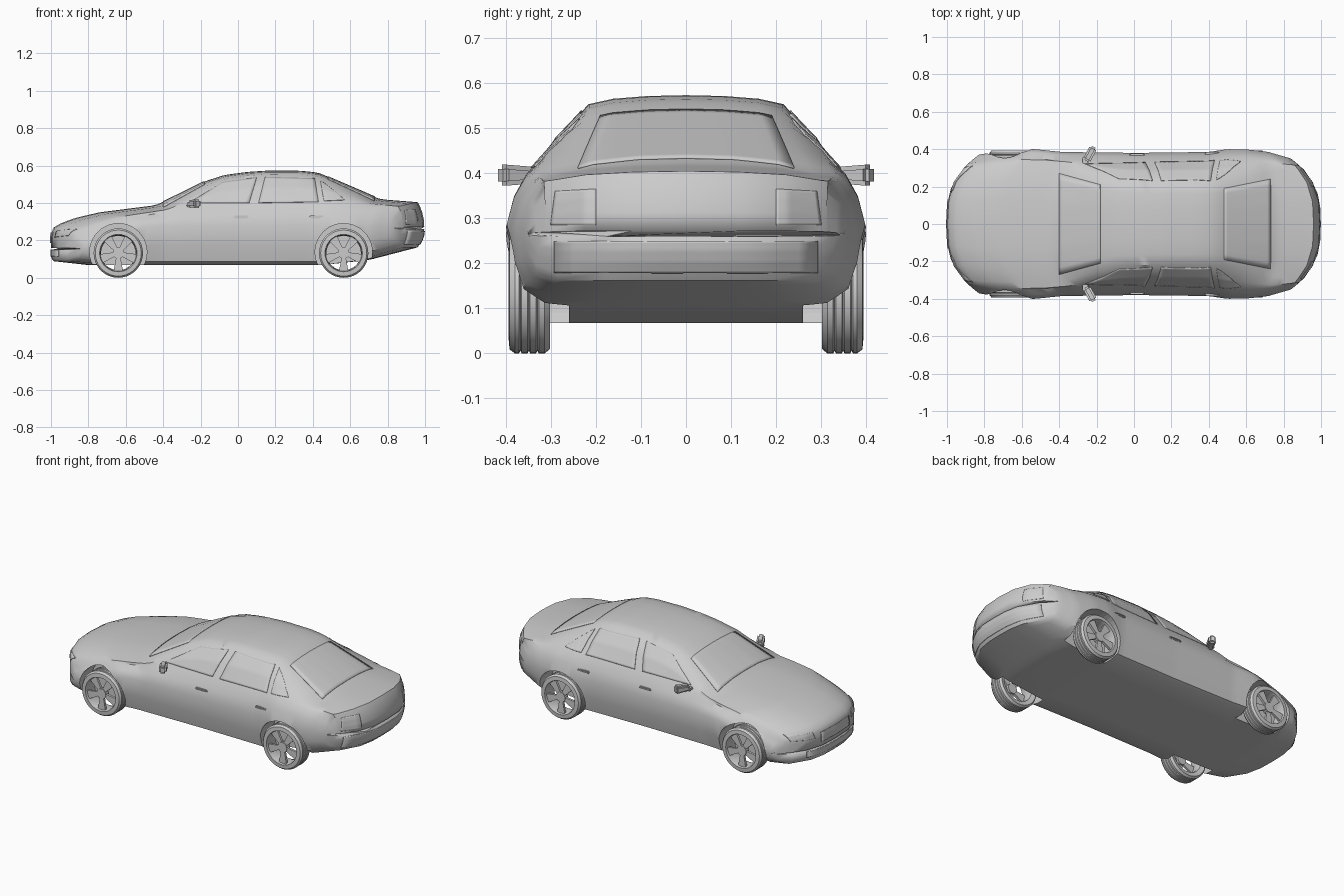
import bpy, bmesh, math
from mathutils import Vector, Matrix
from mathutils.bvhtree import BVHTree

old = bpy.data.objects.get("Cube")
if old:
    bpy.data.objects.remove(old, do_unlink=True)

grey = bpy.data.materials.new("plain grey")
grey.use_nodes = True
grey.diffuse_color = (0.6, 0.6, 0.6, 1)
grey.node_tree.nodes["Principled BSDF"].inputs["Base Color"].default_value = grey.diffuse_color


def finish(bm, name, angle=35):
    """Turn a bmesh into a shaded object."""
    bmesh.ops.recalc_face_normals(bm, faces=bm.faces)
    mesh = bpy.data.meshes.new(name)
    bm.to_mesh(mesh)
    bm.free()
    obj = bpy.data.objects.new(name, mesh)
    bpy.context.collection.objects.link(obj)
    mesh.materials.append(grey)
    bpy.ops.object.select_all(action='DESELECT')
    obj.select_set(True)
    bpy.context.view_layer.objects.active = obj
    bpy.ops.object.shade_smooth_by_angle(angle=math.radians(angle))
    return obj


def bridge(bm, rings, closed=False):
    n = len(rings[0])
    pairs = list(zip(rings, rings[1:])) + ([(rings[-1], rings[0])] if closed else [])
    for a, b in pairs:
        for i in range(n):
            j = (i + 1) % n
            bm.faces.new((a[i], a[j], b[j], b[i]))


def lerp_table(table, x):
    for (x0, a), (x1, b) in zip(table, table[1:]):
        if x <= x1:
            t = max(0, (x - x0) / (x1 - x0))
            return a + (b - a) * t
    return table[-1][1]


# Length-wise profiles of the body: crown, floor, beltline, width, roof rail
TOP = [(-1, .26), (-.95, .29), (-.87, .32), (-.74, .35), (-.44, .388), (-.31, .45), (-.18, .515),
       (-.07, .55), (.05, .566), (.17, .574), (.34, .572), (.43, .562), (.57, .502), (.76, .42), (.95, .405)]
FLOOR = [(-1, .09), (-.8, .068), (.45, .068), (.7, .095), (.97, .165)]
BELT = [(-1, .22), (-.9, .26), (-.7, .32), (-.4, .365), (0, .385), (.5, .4), (.75, .39), (.96, .37)]
WIDTH = [(-1, .37), (-.9, .397), (-.7, .4), (-.5, .385), (0, .38), (.4, .385), (.52, .4), (.65, .4), (.85, .385), (1, .35)]
RAIL = [(-1, .3), (-.55, .32), (-.42, .305), (-.25, .26), (-.08, .225), (.1, .217), (.45, .215), (.6, .24), (.76, .28), (1, .3)]


def bowed(x, y):
    """Curve both ends of the car in plan."""
    front = .2 * min(1, max(0, .1 - x))
    rear = .22 * (max(0, x - .3) / .7) ** 2
    return x + (front - rear) * (abs(y) / .39) ** 3


def section(x, squash=1):
    top, low, w, rail = (lerp_table(t, x) for t in (TOP, FLOOR, WIDTH, RAIL))
    belt = min(lerp_table(BELT, x), top - .035)
    waist = min(.28, belt - .05)
    edge = top - .02
    half = [(0, low), (w * .25, low), (w * .5, low), (w * .8, low), (w * .93, low + .02),
            (w * .98, (low + waist) / 2), (w, waist), (w - .018, (waist + belt) / 2 + .01), (w - .045, belt),
            ((w - .045 + rail) / 2 + .01, (belt + edge) / 2 + .005), (rail, edge),
            (rail * .75, top - .008), (rail * .4, top - .002), (0, top)]
    mid = (low + top) / 2 - .02
    half = [(y, mid + (z - mid) * squash) for y, z in half]
    ring = half + [(-y, z) for y, z in half[-2:0:-1]]
    return [Vector((bowed(x, y), y, z)) for y, z in ring]


# Body shell, with rounded nose and tail
stations = [(-1, .05), (-1, .6), (-.995, .85)]
stations += [(-.985 + i * 1.945 / 56, 1) for i in range(57)]
stations += [(.972, .85), (.985, .6), (.993, .35), (.996, .05)]
bm = bmesh.new()
rings = [[bm.verts.new(p) for p in section(x, s)] for x, s in stations]
bridge(bm, rings)
bm.faces.new(rings[0])
bm.faces.new(rings[-1])
body = finish(bm, "body")

# Wheel wells cut from the body
AXLES = (-.64, .565)
for x in AXLES:
    for side in (-1, 1):
        bpy.ops.mesh.primitive_cylinder_add(vertices=40, radius=.153, depth=.3,
                                            location=(x, side * .41, .137), rotation=(math.pi / 2, 0, 0))
        cutter = bpy.context.object
        cutter.hide_render = True
        cut = body.modifiers.new("well", 'BOOLEAN')
        cut.object = cutter
        cut.operation = 'DIFFERENCE'
        cut.solver = 'EXACT'
        bpy.context.view_layer.objects.active = body
        bpy.ops.object.modifier_apply(modifier=cut.name)
        bpy.data.objects.remove(cutter, do_unlink=True)
bm = bmesh.new()
bm.from_mesh(body.data)
tree = BVHTree.FromBMesh(bm)
bm.free()


def panel(name, corners, axis, side, lift=.003, steps=14):
    """Thin plate laid on the body; corners are on the plane across the axis."""
    bm = bmesh.new()
    a, b, c, d = (Vector(p) for p in corners)
    away = Vector((0, 0, 0))
    away[axis] = side
    grid = []
    for i in range(steps + 1):
        row = []
        for j in range(steps + 1):
            u, v = i / steps, j / steps
            q = a.lerp(b, u).lerp(d.lerp(c, u), v)
            p = list(q)
            p.insert(axis, side * 2)
            hit, normal, _, _ = tree.ray_cast(Vector(p), -away)
            row.append(bm.verts.new(hit + normal * lift) if hit else None)
        grid.append(row)
    for r, s in zip(grid, grid[1:]):
        for j in range(steps):
            quad = (r[j], r[j + 1], s[j + 1], s[j])
            if all(quad):
                bm.faces.new(quad)
    obj = finish(bm, name)
    obj.modifiers.new("thickness", 'SOLIDIFY').thickness = .004
    return obj


def band(z0, z1, y):
    return [(-y, z0), (y, z0), (y, z1), (-y, z1)]


# Glass
panel("windscreen", [(-.4, -.27), (-.4, .27), (-.18, .21), (-.18, -.21)], 2, 1)
panel("rear_window", [(.48, -.19), (.48, .19), (.73, .24), (.73, -.24)], 2, 1)
for side, label in ((1, "left"), (-1, "right")):
    panel(label + "_front_window", [(-.26, .4), (.06, .4), (.1, .535), (-.08, .51)], 1, side)
    panel(label + "_rear_window", [(.11, .4), (.43, .405), (.41, .53), (.145, .538)], 1, side)
    panel(label + "_quarter_window", [(.46, .41), (.57, .415), (.52, .46), (.44, .52)], 1, side)
    # Lamps, and side marker on the nose
    lamp = [(side * y, z) for y, z in ((.17, .215), (.3, .225), (.31, .26), (.18, .25))]
    panel(label + "_headlamp", lamp, 0, -1)
    lamp = [(side * y, z) for y, z in ((.2, .285), (.3, .285), (.29, .36), (.2, .365))]
    panel(label + "_tail_lamp", lamp, 0, 1, .002)

# Nose and tail trim
panel("grille", band(.185, .24, .13), 0, -1, .005)
panel("lower_intake", band(.115, .15, .22), 0, -1)
panel("rear_bumper", band(.18, .25, .29), 0, 1, .004)

# Door handles and mirrors
def block(name, loc, size, turn=0, bevel=.005, taper=1):
    bm = bmesh.new()
    bmesh.ops.create_cube(bm, size=1)
    for v in bm.verts:
        if v.co.y * loc[1] < 0:
            v.co.z *= taper
        v.co = v.co * Vector(size)
    bmesh.ops.bevel(bm, geom=bm.edges[:], offset=bevel, segments=2, affect='EDGES')
    bm.transform(Matrix.Translation(loc) @ Matrix.Rotation(turn, 4, 'Z'))
    return finish(bm, name)


for side, label in ((1, "left"), (-1, "right")):
    for x, place in ((.015, "front"), (.42, "rear")):
        hit = tree.ray_cast(Vector((x, side, .325)), Vector((0, -side, 0)))[0]
        block(f"{label}_{place}_handle", hit, (.08, .018, .014))
    block(label + "_mirror", (-.235, side * .375, .396), (.042, .085, .048), -side * .5, .01, .75)
    block(label + "_mirror_arm", (-.26, side * .335, .386), (.03, .05, .015))

# Wheels: grooved tyre with an open rim, spokes and hub
def wheel(name, x, side):
    R, turns = .132, 36
    profile = [(.096, .31), (.122, .302), (R, .314), (R, .327), (.126, .33), (R, .333), (R, .346), (.126, .349),
               (R, .352), (R, .365), (.126, .368), (R, .371), (R, .38), (.123, .392), (.1, .394), (.096, .38), (.092, .33)]
    bm = bmesh.new()
    rings = []
    for i in range(turns):
        t = i * math.tau / turns
        rings.append([bm.verts.new((r * math.cos(t), y, r * math.sin(t))) for r, y in profile])
    bridge(bm, rings, True)
    for i in range(5):
        made = bmesh.ops.create_cube(bm, size=1)["verts"]
        for v in made:
            flare = .05 if v.co.z > 0 else .022
            v.co = Vector((v.co.x * flare, .375 + v.co.y * .014, .058 + v.co.z * .078))
        bmesh.ops.rotate(bm, verts=made, matrix=Matrix.Rotation((i + .5) * math.tau / 5, 3, 'Y'))
    bmesh.ops.create_cone(bm, cap_ends=True, segments=20, radius1=.03, radius2=.03, depth=.03,
                          matrix=Matrix.Translation((0, .371, 0)) @ Matrix.Rotation(math.pi / 2, 4, 'X'))
    for v in bm.verts:
        v.co = Vector((x + v.co.x, side * v.co.y, R + v.co.z))
    return finish(bm, name)


for x, place in zip(AXLES, ("front", "rear")):
    for side, label in ((1, "left"), (-1, "right")):
        wheel(f"{place}_{label}_wheel", x, side)
